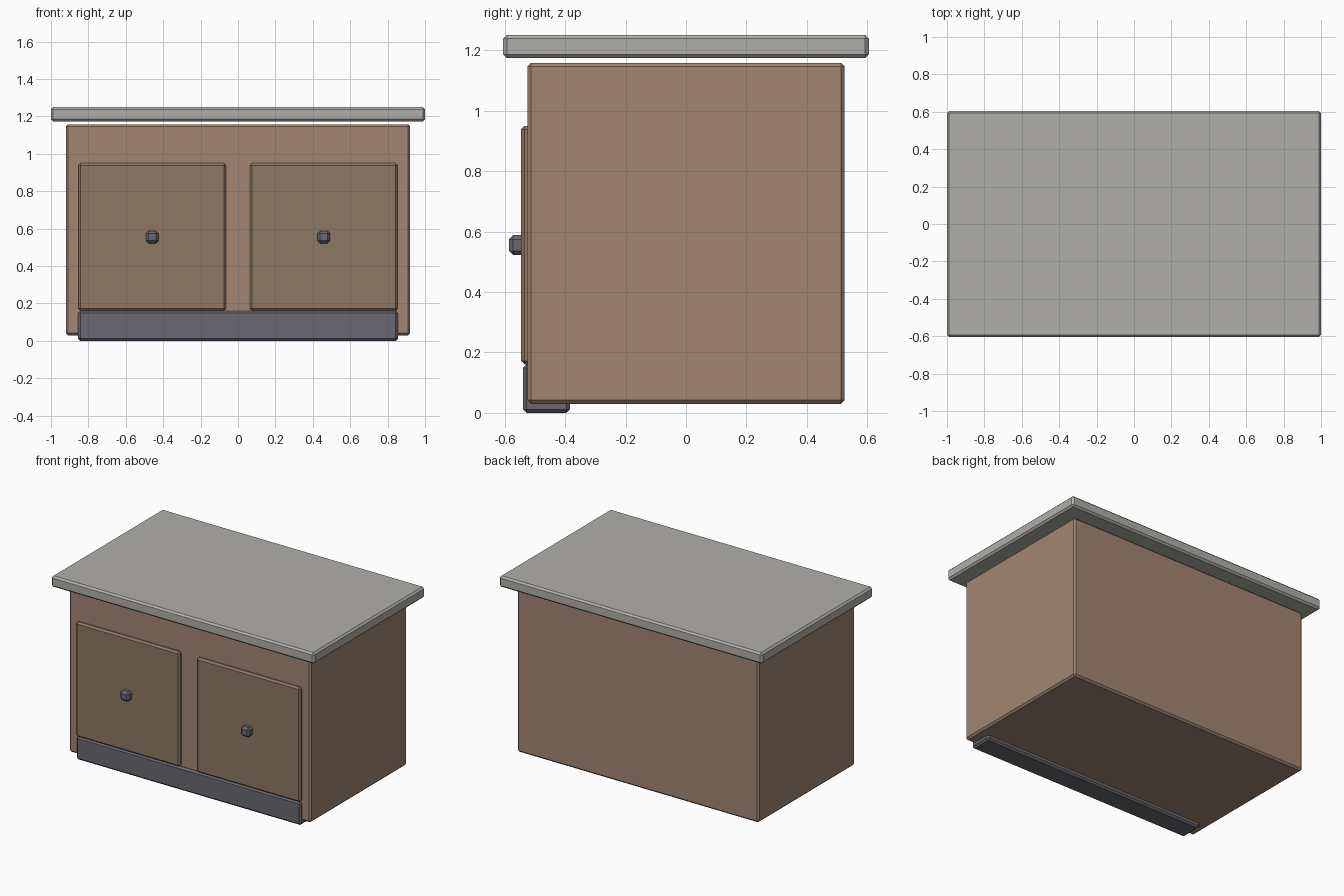
import bpy

if "Cube" in bpy.data.objects:
    bpy.data.objects.remove(bpy.data.objects["Cube"])


def material(name, rgb):
    m = bpy.data.materials.new(name)
    m.diffuse_color = (*rgb, 1)
    m.use_nodes = True
    m.node_tree.nodes["Principled BSDF"].inputs["Base Color"].default_value = m.diffuse_color
    return m


WOOD = material("wood", (0.36, 0.24, 0.17))
DOOR_WOOD = material("door_wood", (0.27, 0.185, 0.125))
STONE = material("stone", (0.44, 0.43, 0.40))
METAL = material("dark_metal", (0.14, 0.14, 0.16))


def box(name, x, y, z, mat, bevel=0.012):
    """Chamfered box from (min, max) ranges on each axis."""
    ranges = (x, y, z)
    bpy.ops.mesh.primitive_cube_add(size=1, location=[(a + b) / 2 for a, b in ranges])
    ob = bpy.context.object
    ob.name = name
    ob.scale = [b - a for a, b in ranges]
    bpy.ops.object.transform_apply(location=False, rotation=False, scale=True)
    mod = ob.modifiers.new("chamfer", 'BEVEL')
    mod.width = bevel
    mod.segments = 1
    ob.data.materials.append(mat)
    return ob


# Main carcass, worktop and plinth
box("cabinet_body", (-0.92, 0.92), (-0.525, 0.525), (0.03, 1.158), WOOD)
box("countertop", (-1.0, 1.0), (-0.605, 0.605), (1.174, 1.25), STONE)
box("kick_board", (-0.855, 0.855), (-0.54, -0.384), (0.0, 0.16), METAL)

# Pair of doors with knobs
for side, s in (("left", -1), ("right", 1)):
    cx = 0.459 * s
    box(f"{side}_door", (cx - 0.395, cx + 0.395), (-0.546, -0.506), (0.16, 0.95), DOOR_WOOD)
    box(f"{side}_knob", (cx - 0.034, cx + 0.034), (-0.586, -0.52), (0.522, 0.588), METAL, 0.014)
